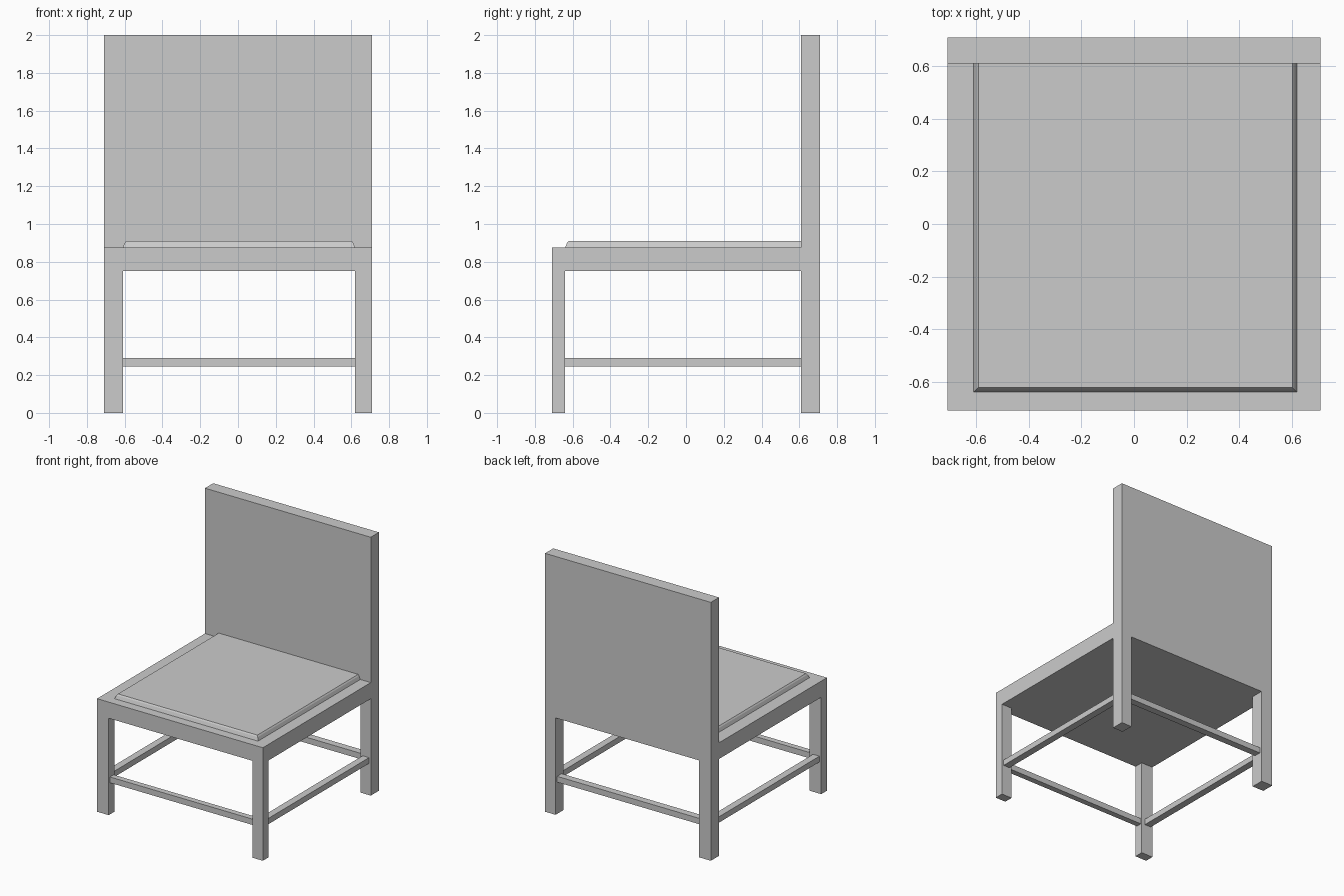
import bpy, bmesh

if "Cube" in bpy.data.objects:
    bpy.data.objects.remove(bpy.data.objects["Cube"])


def box(name, x, y, z):
    """Box from (min, max) ranges on each axis."""
    bm = bmesh.new()
    bmesh.ops.create_cube(bm, size=1)
    for v in bm.verts:
        v.co = [r[0] if c < 0 else r[1] for c, r in zip(v.co, (x, y, z))]
    me = bpy.data.meshes.new(name)
    bm.to_mesh(me)
    bm.free()
    ob = bpy.data.objects.new(name, me)
    bpy.context.collection.objects.link(ob)
    return ob


W = 0.71                    # half width and depth
LX, RX = -0.61, 0.62        # inner faces of left and right legs
FY, BY = -0.64, 0.61        # inner faces of front and back legs
SEAT_Z, TOP_Z = 0.75, 0.875

# Seat slab and tall back panel
box("seat", (-W, W), (-W, BY), (SEAT_Z, TOP_Z))
box("backrest", (-W, W), (BY, W), (SEAT_Z, 2.0))

# Legs
for side, xr in (("left", (-W, LX)), ("right", (RX, W))):
    for end, yr in (("front", (-W, FY)), ("back", (BY, W))):
        box(f"{end}_{side}_leg", xr, yr, (0, SEAT_Z))

# Stretchers between the legs, set slightly in from the outer faces
RZ = (0.245, 0.29)
box("front_stretcher", (LX, RX), (-0.695, -0.65), RZ)
box("back_stretcher", (LX, RX), (0.635, 0.69), RZ)
box("left_stretcher", (-0.695, -0.64), (FY, BY), RZ)
box("right_stretcher", (0.64, 0.695), (FY, BY), RZ)

# Cushion: stacked rings with sloped sides and a small chamfer, flat at the back
bm = bmesh.new()
rings = []
for inset, z in ((0, TOP_Z), (0.01, 0.90), (0.018, 0.91)):
    x0, x1, y0 = LX + inset, RX - inset, FY + inset
    rings.append([bm.verts.new((x, y, z)) for x, y in
                  ((x0, y0), (x1, y0), (x1, BY), (x0, BY))])
for a, b in zip(rings, rings[1:]):
    for i in range(4):
        j = (i + 1) % 4
        bm.faces.new((a[i], a[j], b[j], b[i]))
bm.faces.new(rings[-1])
bm.faces.new(rings[0][::-1])
me = bpy.data.meshes.new("cushion")
bm.to_mesh(me)
bm.free()
bpy.context.collection.objects.link(bpy.data.objects.new("cushion", me))
